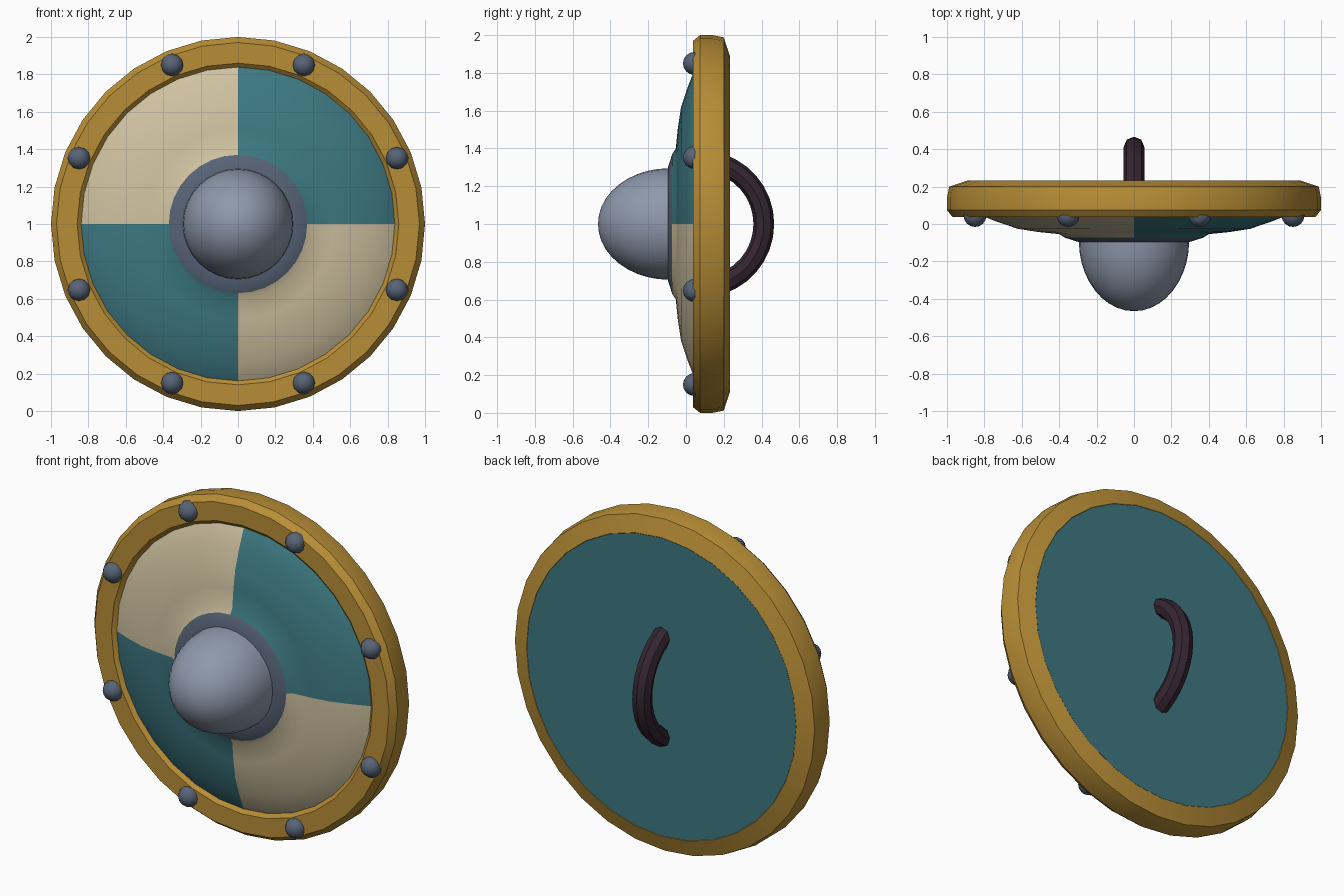
import bpy, bmesh, math
from mathutils import Vector, Matrix

if "Cube" in bpy.data.objects:
    bpy.data.objects.remove(bpy.data.objects["Cube"])

CZ = 1.0  # height of the shield centre


def mat(name, rgb):
    m = bpy.data.materials.new(name)
    m.diffuse_color = (*rgb, 1)
    m.use_nodes = True
    m.node_tree.nodes["Principled BSDF"].inputs["Base Color"].default_value = m.diffuse_color
    return m


TEAL = mat("teal paint", (0.047, 0.190, 0.222))
CREAM = mat("cream paint", (0.62, 0.53, 0.35))
GOLD = mat("gold", (0.48, 0.27, 0.037))
STEEL = mat("light steel", (0.27, 0.315, 0.41))
IRON = mat("dark iron", (0.095, 0.125, 0.18))
LEATHER = mat("dark leather", (0.036, 0.019, 0.032))


def finish(name, bm, mats, angle=30):
    bmesh.ops.recalc_face_normals(bm, faces=bm.faces)
    me = bpy.data.meshes.new(name)
    bm.to_mesh(me)
    bm.free()
    for m in mats:
        me.materials.append(m)
    ob = bpy.data.objects.new(name, me)
    bpy.context.collection.objects.link(ob)
    bpy.ops.object.select_all(action='DESELECT')
    ob.select_set(True)
    bpy.context.view_layer.objects.active = ob
    bpy.ops.object.shade_smooth_by_angle(angle=math.radians(angle))
    return ob


def lathe(profile, n=32, closed=False):
    """Spin (radius, y) points about the shield's front-back axis."""
    bm = bmesh.new()
    rings = []
    for r, y in profile:
        if r == 0:
            rings.append([bm.verts.new((0, y, CZ))] * n)
        else:
            rings.append([bm.verts.new((r * math.sin(2 * math.pi * i / n), y,
                                        CZ + r * math.cos(2 * math.pi * i / n)))
                          for i in range(n)])
    pairs = list(zip(rings, rings[1:]))
    if closed:
        pairs.append((rings[-1], rings[0]))
    for a, b in pairs:
        for i in range(n):
            j = (i + 1) % n
            bm.faces.new(dict.fromkeys((a[i], a[j], b[j], b[i])))
    return bm


# Domed board, painted in quarters, with an iron collar round the boss
bm = lathe([(0, -0.095), (0.30, -0.095), (0.37, -0.073), (0.40, -0.054),
            (0.51, -0.043), (0.62, -0.026), (0.73, 0.011), (0.83, 0.05),
            (0.88, 0.09), (0.888, 0.231), (0, 0.231)])
for f in bm.faces:
    c = f.calc_center_median()
    if c.y < 0.1:
        if math.hypot(c.x, c.z - CZ) < 0.36:
            f.material_index = 2
        elif c.x * (c.z - CZ) < 0:
            f.material_index = 1
finish("shield_board", bm, [TEAL, CREAM, IRON])

# Bevelled rim
finish("rim", lathe([(0.83, 0.065), (0.86, 0.037), (0.97, 0.037), (1.0, 0.075),
                     (1.0, 0.14), (0.988, 0.2), (0.89, 0.232), (0.85, 0.2)],
                    closed=True), [GOLD])

# Central boss: half ellipsoid
steps = 10
dome = [(0.295 * math.cos(t), -0.09 - 0.376 * math.sin(t))
        for t in (math.pi / 2 * k / steps for k in range(steps))]
finish("boss", lathe(dome + [(0, -0.466)]), [STEEL])

# Rivets round the rim
for k in range(8):
    a = math.radians(22.5 + 45 * k)
    bm = bmesh.new()
    bmesh.ops.create_uvsphere(bm, u_segments=12, v_segments=8, radius=0.061)
    bmesh.ops.transform(bm, verts=bm.verts, matrix=Matrix.Translation(
        (0.92 * math.sin(a), 0.045, CZ + 0.92 * math.cos(a)))
        @ Matrix.Rotation(math.pi / 2, 4, 'X'))
    finish(f"rivet_{k + 1}", bm, [IRON], 40)

# Curved grip on the back: eight-sided tube swept along an arc
bm = bmesh.new()
rows = []
for k in range(15):
    t = math.radians(-72 + 144 * k / 14)
    d = Vector((0, math.cos(t), math.sin(t)))
    row = []
    for i in range(8):
        u = 2 * math.pi * i / 8
        p = Vector((0, 0.078, CZ)) + d * (0.334 + 0.055 * math.cos(u))
        p.x = 0.055 * math.sin(u)
        row.append(bm.verts.new(p))
    rows.append(row)
for a, b in zip(rows, rows[1:]):
    for i in range(8):
        j = (i + 1) % 8
        bm.faces.new((a[i], a[j], b[j], b[i]))
bm.faces.new(rows[0])
bm.faces.new(rows[-1])
finish("grip", bm, [LEATHER])
